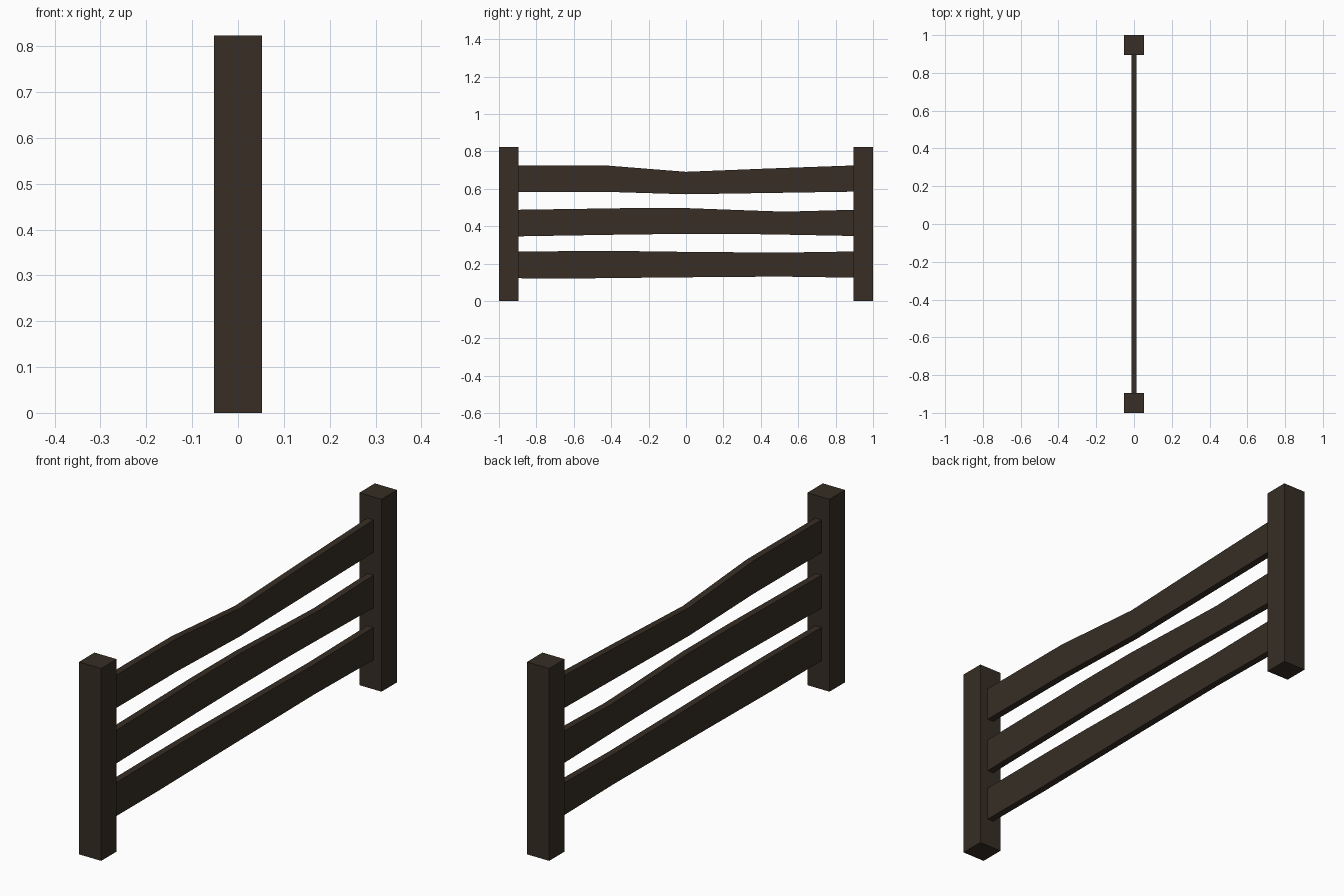
import bpy, bmesh

if "Cube" in bpy.data.objects:
    bpy.data.objects.remove(bpy.data.objects["Cube"])

wood = bpy.data.materials.new("dark_brown_wood")
wood.diffuse_color = (0.038, 0.027, 0.018, 1)
wood.use_nodes = True
wood.node_tree.nodes["Principled BSDF"].inputs["Base Color"].default_value = wood.diffuse_color


def finish(name, bm):
    bmesh.ops.recalc_face_normals(bm, faces=bm.faces)
    me = bpy.data.meshes.new(name)
    bm.to_mesh(me)
    bm.free()
    me.materials.append(wood)
    ob = bpy.data.objects.new(name, me)
    bpy.context.collection.objects.link(ob)
    return ob


# Square end posts
POST, HEIGHT = 0.105, 0.823
for side, name in ((-1, "front_post"), (1, "back_post")):
    bm = bmesh.new()
    bmesh.ops.create_cube(bm, size=1)
    bmesh.ops.scale(bm, vec=(POST, POST, HEIGHT), verts=bm.verts)
    bmesh.ops.translate(bm, vec=(0, side * (1 - POST / 2), HEIGHT / 2), verts=bm.verts)
    finish(name, bm)


# Worn rails: (y, bottom z, top z) stations along the length
def rail(name, stations, half=0.0145):
    bm = bmesh.new()
    rings = [[bm.verts.new(p) for p in ((-half, y, lo), (half, y, lo), (half, y, hi), (-half, y, hi))]
             for y, lo, hi in stations]
    for a, b in zip(rings, rings[1:]):
        for i in range(4):
            j = (i + 1) % 4
            bm.faces.new((a[i], a[j], b[j], b[i]))
    bm.faces.new(rings[0])
    bm.faces.new(rings[-1])
    finish(name, bm)


END = 0.897
rail("top_rail", [(-END, 0.584, 0.725), (-0.43, 0.584, 0.725), (0, 0.571, 0.691),
                  (0.45, 0.578, 0.709), (END, 0.585, 0.725)])
rail("middle_rail", [(-END, 0.346, 0.488), (-0.3, 0.356, 0.497), (0, 0.359, 0.497),
                     (0.35, 0.358, 0.484), (0.53, 0.355, 0.478), (END, 0.348, 0.488)])
rail("bottom_rail", [(-END, 0.122, 0.265), (-0.57, 0.121, 0.267), (-0.3, 0.124, 0.267),
                     (0, 0.127, 0.263), (0.5, 0.131, 0.259), (END, 0.125, 0.265)])
